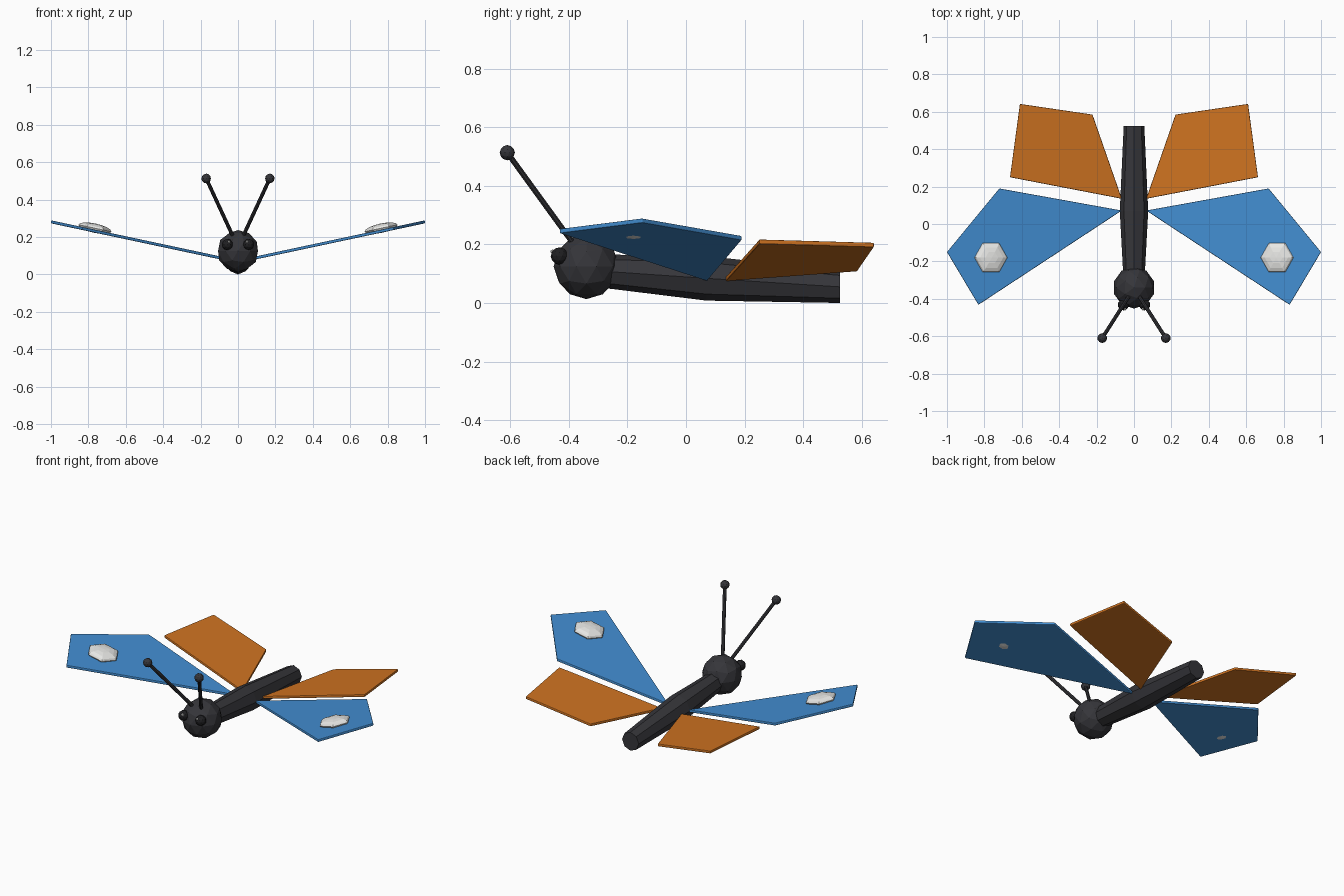
import bpy, bmesh, math
from mathutils import Vector, Matrix

if "Cube" in bpy.data.objects:
    bpy.data.objects.remove(bpy.data.objects["Cube"])


def material(name, rgb):
    m = bpy.data.materials.new(name)
    m.use_nodes = True
    m.diffuse_color = (*rgb, 1)
    m.node_tree.nodes["Principled BSDF"].inputs["Base Color"].default_value = (*rgb, 1)
    return m


CHARCOAL = material("charcoal", (0.036, 0.036, 0.042))
BLACK = material("eye black", (0.014, 0.014, 0.016))
BLUE = material("wing blue", (0.055, 0.27, 0.64))
ORANGE = material("wing orange", (0.62, 0.17, 0.015))
WHITE = material("spot white", (0.8, 0.8, 0.78))


def finish(name, bm, mat):
    bmesh.ops.recalc_face_normals(bm, faces=bm.faces)
    mesh = bpy.data.meshes.new(name)
    bm.to_mesh(mesh)
    bm.free()
    mesh.materials.append(mat)
    ob = bpy.data.objects.new(name, mesh)
    bpy.context.collection.objects.link(ob)
    return ob


def ball(name, centre, radius, mat, detail=2):
    bm = bmesh.new()
    bmesh.ops.create_icosphere(bm, subdivisions=detail, radius=radius,
                               matrix=Matrix.Translation(centre))
    return finish(name, bm, mat)


def rod(name, start, end, radius, mat):
    start, end = Vector(start), Vector(end)
    axis = end - start
    bm = bmesh.new()
    turn = axis.to_track_quat('Z', 'Y').to_matrix().to_4x4()
    bmesh.ops.create_cone(bm, cap_ends=True, segments=8, radius1=radius, radius2=radius,
                          depth=axis.length,
                          matrix=Matrix.Translation((start + end) / 2) @ turn)
    return finish(name, bm, mat)


# Both wing pairs lie on one plane that rises outward
SLOPE = 0.213


def wing_height(x):
    return 0.083 + SLOPE * (x - 0.07)


def wing(name, side, outline, mat):
    bm = bmesh.new()
    thick = 0.016
    verts = [bm.verts.new((side * x, y, wing_height(x) - thick / 2)) for x, y in outline]
    base = bm.faces.new(verts)
    top = bmesh.ops.extrude_face_region(bm, geom=[base])["geom"]
    bmesh.ops.translate(bm, vec=(0, 0, thick),
                        verts=[v for v in top if isinstance(v, bmesh.types.BMVert)])
    ob = finish(name, bm, mat)
    bevel = ob.modifiers.new("soft_edge", 'BEVEL')
    bevel.width = 0.004
    bevel.segments = 2


def wing_spot(name, side):
    # Flattened six-sided dome set into the wing
    x = 0.765
    tilt = Matrix.Rotation(-side * math.atan(SLOPE), 4, 'Y')
    place = Matrix.Translation((side * x, -0.18, wing_height(x) + 0.016))
    bm = bmesh.new()
    bmesh.ops.create_uvsphere(bm, u_segments=6, v_segments=8, radius=1,
                              matrix=place @ tilt @ Matrix.Diagonal((0.09, 0.09, 0.025, 1))
                              @ Matrix.Rotation(math.pi / 6, 4, 'Z'))
    finish(name, bm, WHITE)


# Body: eight-sided tube with a ridge on top, swelling at the wings
bm = bmesh.new()
rings = []
for y, z, r in [(-0.32, 0.111, 0.055), (0.07, 0.084, 0.076), (0.525, 0.055, 0.055)]:
    rings.append([bm.verts.new((r * math.sin(k * math.pi / 4), y, z + r * math.cos(k * math.pi / 4)))
                  for k in range(8)])
for a, b in zip(rings, rings[1:]):
    for k in range(8):
        n = (k + 1) % 8
        bm.faces.new((a[k], a[n], b[n], b[k]))
bm.faces.new(rings[0])
bm.faces.new(rings[-1])
finish("body", bm, CHARCOAL)

# Head
ball("head", (0, -0.34, 0.125), 0.112, CHARCOAL)

# Paired parts
FORE = [(0.065, 0.072), (0.72, 0.19), (1.0, -0.15), (0.832, -0.432)]
HIND = [(0.065, 0.135), (0.222, 0.585), (0.61, 0.642), (0.663, 0.25)]
for label, s in (("left", 1), ("right", -1)):
    wing(f"{label}_forewing", s, FORE, BLUE)
    wing(f"{label}_hindwing", s, HIND, ORANGE)
    wing_spot(f"{label}_wing_spot", s)
    ball(f"{label}_eye", (s * 0.057, -0.432, 0.16), 0.03, BLACK)
    ball(f"{label}_eye_glint", (s * 0.048, -0.455, 0.175), 0.008, WHITE, 1)
    tip = (s * 0.17, -0.61, 0.513)
    rod(f"{label}_antenna", (s * 0.03, -0.39, 0.21), tip, 0.01, CHARCOAL)
    ball(f"{label}_antenna_tip", tip, 0.026, CHARCOAL)
